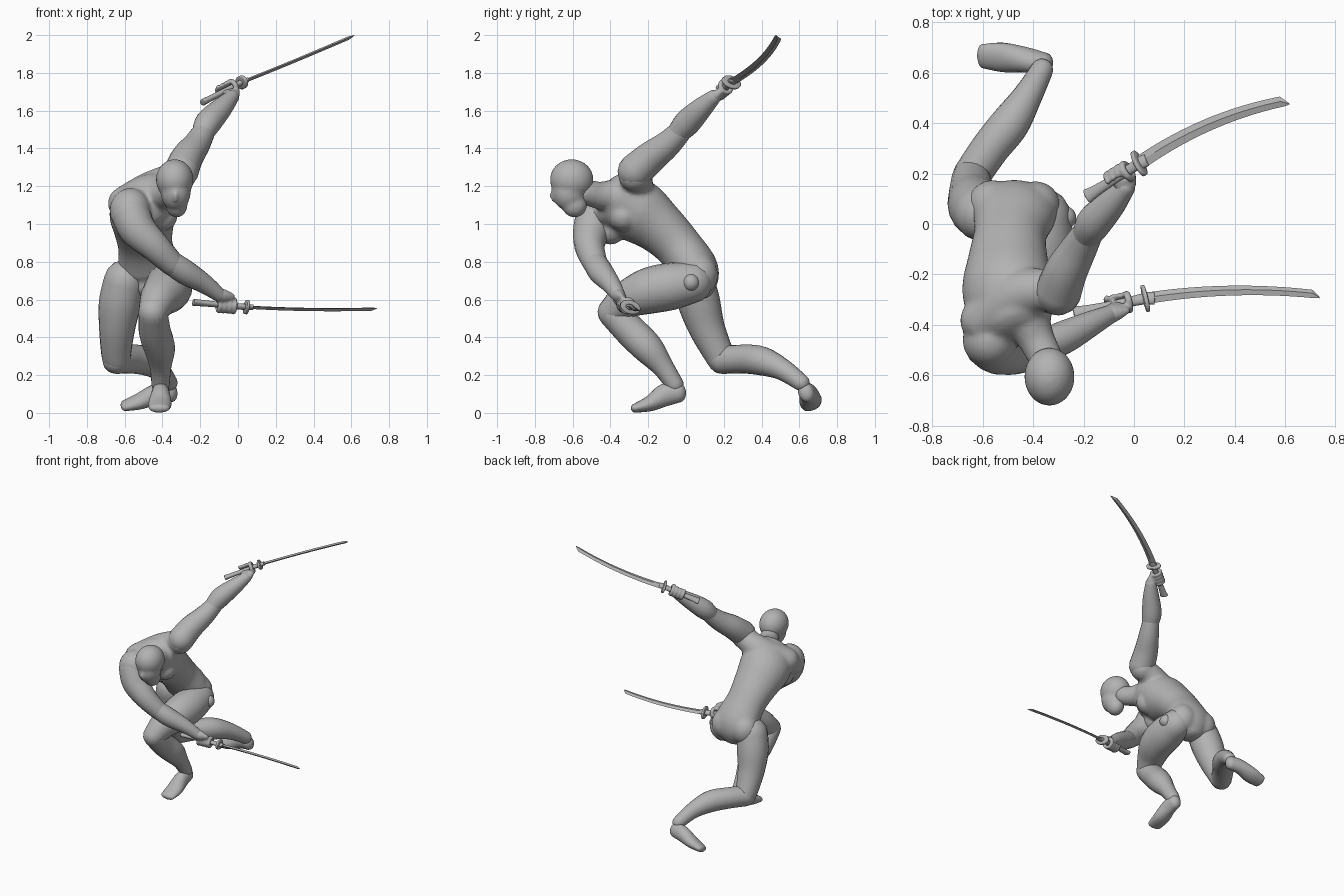
import bpy, bmesh, math
from mathutils import Vector, Matrix

cube = bpy.data.objects.get("Cube")
if cube:
    bpy.data.objects.remove(cube)

grey = bpy.data.materials.new("plain grey")
grey.use_nodes = True
grey.diffuse_color = (0.45, 0.45, 0.45, 1)
grey.node_tree.nodes["Principled BSDF"].inputs["Base Color"].default_value = (0.45, 0.45, 0.45, 1)


def finish(bm, name, smooth=True, voxel=None):
    """Turn a bmesh into an object, optionally fusing its lumps into one skin."""
    bmesh.ops.recalc_face_normals(bm, faces=bm.faces)
    for f in bm.faces:
        f.smooth = smooth
    mesh = bpy.data.meshes.new(name)
    bm.to_mesh(mesh)
    bm.free()
    mesh.materials.append(grey)
    ob = bpy.data.objects.new(name, mesh)
    bpy.context.scene.collection.objects.link(ob)
    if voxel:
        fuse = ob.modifiers.new("fuse", "REMESH")
        fuse.mode = "VOXEL"
        fuse.voxel_size = voxel
        fuse.use_smooth_shade = True
        relax = ob.modifiers.new("relax", "SMOOTH")
        relax.factor = 0.5
        relax.iterations = 8
    return ob


def skin(bm, rings):
    """Join equal rings of points with quads and close both ends."""
    rows = [[bm.verts.new(p) for p in ring] for ring in rings]
    n = len(rows[0])
    for r, s in zip(rows, rows[1:]):
        for i in range(n):
            bm.faces.new((r[i], r[(i + 1) % n], s[(i + 1) % n], s[i]))
    bm.faces.new(rows[0])
    bm.faces.new(rows[-1][::-1])


def spline(a, b, c, d, t):
    return [(2*q + (r - p)*t + (2*p - 5*q + 4*r - s)*t*t + (3*q - p - 3*r + s)*t**3) / 2
            for p, q, r, s in zip(a, b, c, d)]


def tube(bm, pts, side=(1, 0, 0), side_end=None, n=20, steps=5, cap=1.0):
    """Round-ended tube; each point is x, y, z, half width[, half depth]."""
    pts = [list(p[:4]) + [p[-1]] for p in pts]
    last = len(pts) - 1
    path = [spline(pts[max(i - 1, 0)], pts[i], pts[i + 1], pts[min(i + 2, last)], k / steps)
            for i in range(last) for k in range(steps)] + [pts[last]]
    s0, s1 = Vector(side), Vector(side_end or side)
    secs = []
    for i, q in enumerate(path):
        t = Vector(path[min(i + 1, len(path) - 1)][:3]) - Vector(path[max(i - 1, 0)][:3])
        secs.append((Vector(q[:3]), q[3], q[4], t.normalized(), s0.lerp(s1, i / (len(path) - 1))))

    def dome(sec, sign):
        p, a, b, t, s = sec
        return [(p + t * sign * cap * min(a, b) * math.sin(g), a * math.cos(g), b * math.cos(g), t, s)
                for g in (0.4, 0.8, 1.15, 1.45)]
    secs = dome(secs[0], -1)[::-1] + secs + dome(secs[-1], 1)
    rings = []
    for p, a, b, t, s in secs:
        u = (s - t * s.dot(t)).normalized()
        v = t.cross(u)
        rings.append([p + u * a * math.cos(w) + v * b * math.sin(w)
                      for w in (math.tau * i / n for i in range(n))])
    skin(bm, rings)


def ball(bm, centre, radii):
    m = Matrix.Translation(centre) @ Matrix.Diagonal((*radii, 1))
    bmesh.ops.create_uvsphere(bm, u_segments=24, v_segments=16, radius=1, matrix=m)


def limb(name, *pts, **kw):
    bm = bmesh.new()
    tube(bm, pts, **kw)
    return finish(bm, name)


# Torso: twisted trunk fused with chest, glutes, shoulders and neck
SHOULDER_LINE = (0.27, 0.19, 0.22)
bm = bmesh.new()
tube(bm, [(-.47, .05, .66, .11, .1), (-.47, .05, .75, .165, .125), (-.49, -.04, .88, .145, .125),
          (-.5, -.14, .98, .16, .14), (-.5, -.26, 1.07, .185, .165), (-.47, -.38, 1.13, .17, .135)],
     side=(1, -.1, 0), side_end=SHOULDER_LINE, n=32, cap=.6)
for c in ((-.54, -.4, .97), (-.41, -.33, 1.04)):
    ball(bm, c, (.09, .08, .08))
for c in ((-.56, .075, .73), (-.39, .07, .73)):
    ball(bm, c, (.1, .1, .11))
ball(bm, (-.57, -.46, 1.07), (.11, .11, .12))
ball(bm, (-.31, -.27, 1.26), (.09, .09, .09))
tube(bm, [(-.35, -.53, 1.17, .068), (-.39, -.45, 1.15, .075), (-.44, -.34, 1.15, .1)])
tube(bm, [(-.6, -.38, 1.11, .09), (-.46, -.28, 1.18, .1), (-.33, -.26, 1.25, .08)])
finish(bm, "torso", voxel=.012)

# Head: cranium, face and jaw
bm = bmesh.new()
ball(bm, (-.335, -.605, 1.235), (.1, .116, .108))
ball(bm, (-.33, -.62, 1.17), (.08, .09, .1))
ball(bm, (-.325, -.59, 1.1), (.058, .066, .066))
ball(bm, (-.33, -.7, 1.15), (.015, .022, .035))
finish(bm, "head", voxel=.01)

# Hip joints
for name, c in (("left_hip_joint", (-.275, .025, .69)), ("right_hip_joint", (-.645, .07, .73))):
    bm = bmesh.new()
    ball(bm, c, (.046, .046, .046))
    finish(bm, name)

# Left leg, bent forward
limb("left_thigh", (-.36, .03, .69, .11), (-.365, -.08, .67, .125), (-.38, -.2, .645, .122),
     (-.42, -.31, .6, .1), (-.45, -.39, .535, .078))
limb("left_shin", (-.45, -.39, .53, .077), (-.44, -.29, .43, .085), (-.415, -.2, .34, .082),
     (-.41, -.12, .24, .057), (-.41, -.06, .15, .048))
limb("left_foot", (-.41, -.04, .11, .044, .055), (-.41, -.11, .095, .05, .06),
     (-.413, -.19, .05, .062, .042), (-.417, -.27, .025, .055, .024), cap=.9)

# Right leg, trailing behind
limb("right_thigh", (-.6, .04, .7, .11), (-.625, .07, .58, .112), (-.64, .11, .45, .096),
     (-.645, .17, .32, .08), (-.64, .19, .285, .076), side=(1, 0, 0))
limb("right_shin", (-.645, .19, .28, .074), (-.57, .3, .285, .076), (-.49, .4, .275, .077),
     (-.42, .51, .23, .058), (-.365, .61, .16, .045), side=(0, 0, 1))
limb("right_foot", (-.355, .635, .11, .042, .055), (-.43, .65, .1, .05, .055),
     (-.52, .66, .062, .06, .042), (-.6, .665, .038, .05, .026), side=(0, 1, .35), cap=.8)

# Arms
limb("left_upper_arm", (-.3, -.27, 1.28, .092), (-.27, -.19, 1.35, .085),
     (-.22, -.1, 1.42, .072), (-.18, -.03, 1.49, .06))
limb("left_forearm", (-.185, -.04, 1.485, .06), (-.155, .01, 1.54, .07),
     (-.09, .08, 1.61, .058), (-.035, .145, 1.67, .04))
limb("right_upper_arm", (-.57, -.47, 1.06, .105), (-.53, -.5, .97, .098),
     (-.44, -.51, .88, .08), (-.35, -.48, .79, .065))
limb("right_forearm", (-.36, -.485, .8, .063), (-.28, -.45, .745, .066),
     (-.18, -.4, .685, .052), (-.1, -.36, .625, .038))


def hand(side, end, guard, wrist):
    """Palm with four fingers and a thumb wrapped round the handle."""
    end, guard, wrist = Vector(end), Vector(guard), Vector(wrist)
    axis = (guard - end).normalized()
    mid = end.lerp(guard, .62)
    out = wrist - mid
    out = (out - axis * out.dot(axis)).normalized()
    bm = bmesh.new()
    tube(bm, [(*wrist, .038), (*wrist.lerp(mid + out * .035, .5), .045, .033),
              (*(mid + out * .03), .052, .022)], side=axis)

    def curl(centre, angles, r):
        tube(bm, [(*(centre + Matrix.Rotation(math.radians(a), 3, axis) @ out * .033), r)
                  for a in angles], side=axis, n=10, steps=3)
    for k in range(4):
        curl(mid + axis * .027 * (k - 1.5), (10, 60, 115, 170, 225), .0135)
    curl(mid + axis * .04, (0, -45, -95, -140), .015)
    finish(bm, side + "_hand", voxel=.006)


def sword(side, end, guard, tip, wide, bow, half):
    """Curved blade with a bevelled point, oval guard and flared handle."""
    end, guard, tip = Vector(end), Vector(guard), Vector(tip)
    run = tip - guard
    d = run.normalized()
    w = Vector(wide)
    w = (w - d * w.dot(d)).normalized()
    flat = d.cross(w)
    rings = []
    for i in range(17):
        t = i / 16 * .96
        c = guard + run * t + w * bow * 4 * t * (1 - t)
        h = half * (1 - .3 * t)
        rings.append([c + w * h, c + flat * .009, c - w * h, c - flat * .009])
    # Point sits on the spine edge
    point = tip - w * half * .5
    rings.append([point + w * .003, point + flat * .002, point - w * .003, point - flat * .002])
    bm = bmesh.new()
    skin(bm, rings)
    finish(bm, side + "_blade", smooth=False)
    axis = (guard - end).normalized()
    limb(side + "_guard", (*(guard - axis * .006), .056, .036), (*(guard + axis * .006), .056, .036),
         side=w, steps=1, cap=.12)
    limb(side + "_collar", (*guard, .026, .016), (*(guard + d * .035), .025, .013), side=w, cap=.2)
    limb(side + "_handle", (*end, .03, .018), (*end.lerp(guard, .2), .023, .016),
         (*end.lerp(guard, .6), .019, .015), (*guard, .023, .016), side=w, cap=.25)


# Swords and the hands that hold them
LEFT_GRIP = (-.185, .11, 1.645), (.02, .24, 1.75)
RIGHT_GRIP = (-.235, -.355, .585), (.045, -.295, .56)
hand("left", *LEFT_GRIP, (-.035, .145, 1.67))
hand("right", *RIGHT_GRIP, (-.1, -.36, .625))
sword("left", *LEFT_GRIP, (.61, .49, 1.995), (-.3, .9, -.2), .035, .03)
sword("right", *RIGHT_GRIP, (.735, -.28, .55), (0, .93, -.3), .025, .024)
